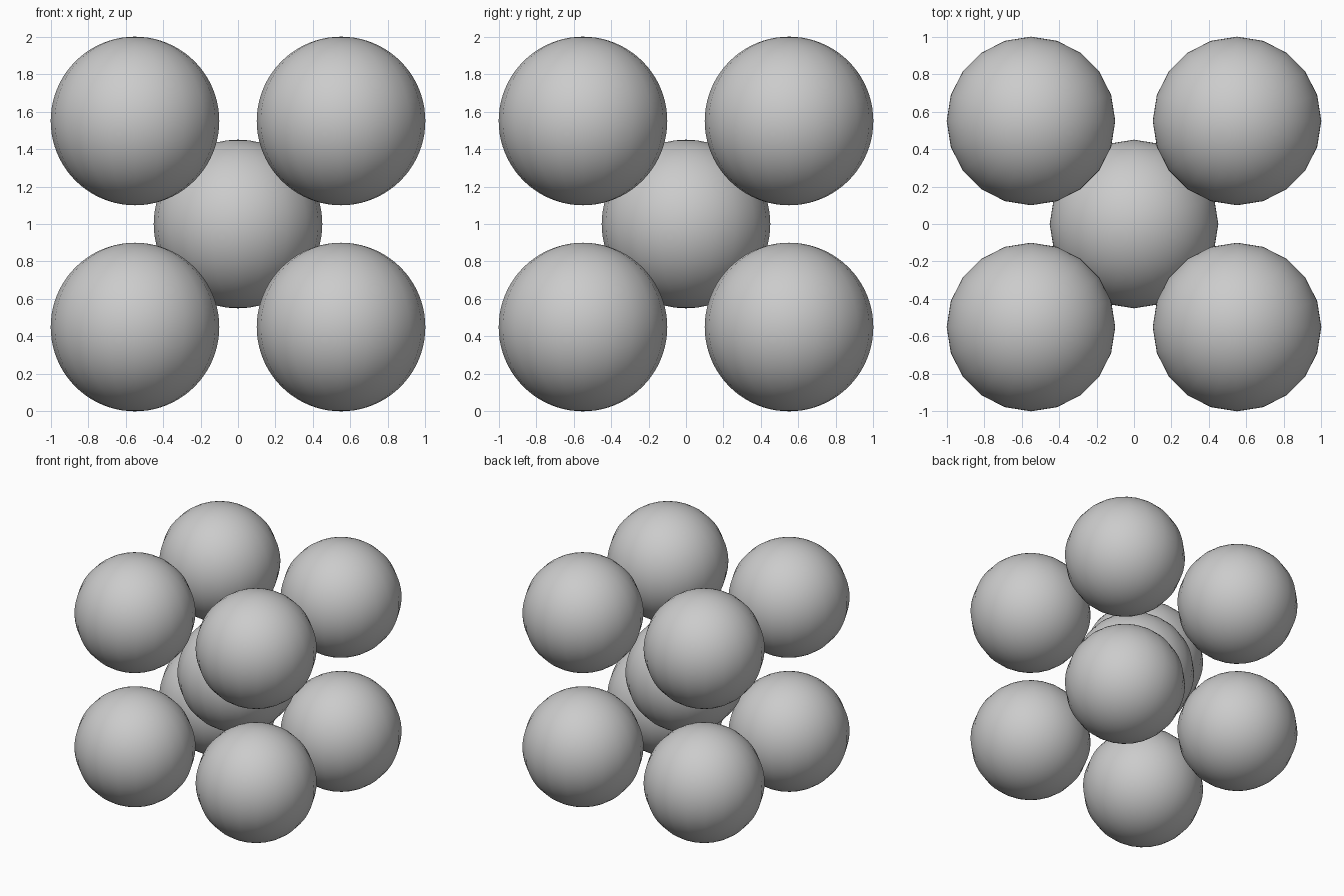
import bpy
from itertools import product

if "Cube" in bpy.data.objects:
    bpy.data.objects.remove(bpy.data.objects["Cube"])

R = 0.45   # ball radius
D = 0.55   # corner offset from the centre


def ball(name, loc):
    bpy.ops.mesh.primitive_uv_sphere_add(segments=20, ring_count=40, radius=R, location=loc)
    ob = bpy.context.object
    ob.name = name
    bpy.ops.object.shade_smooth()


# central ball
ball("centre_ball", (0, 0, 1))

# eight corner balls
for x, y, z in product((-1, 1), repeat=3):
    name = "_".join((("left", "right")[x > 0], ("front", "back")[y > 0], ("lower", "upper")[z > 0], "ball"))
    ball(name, (x * D, y * D, 1 + z * D))
